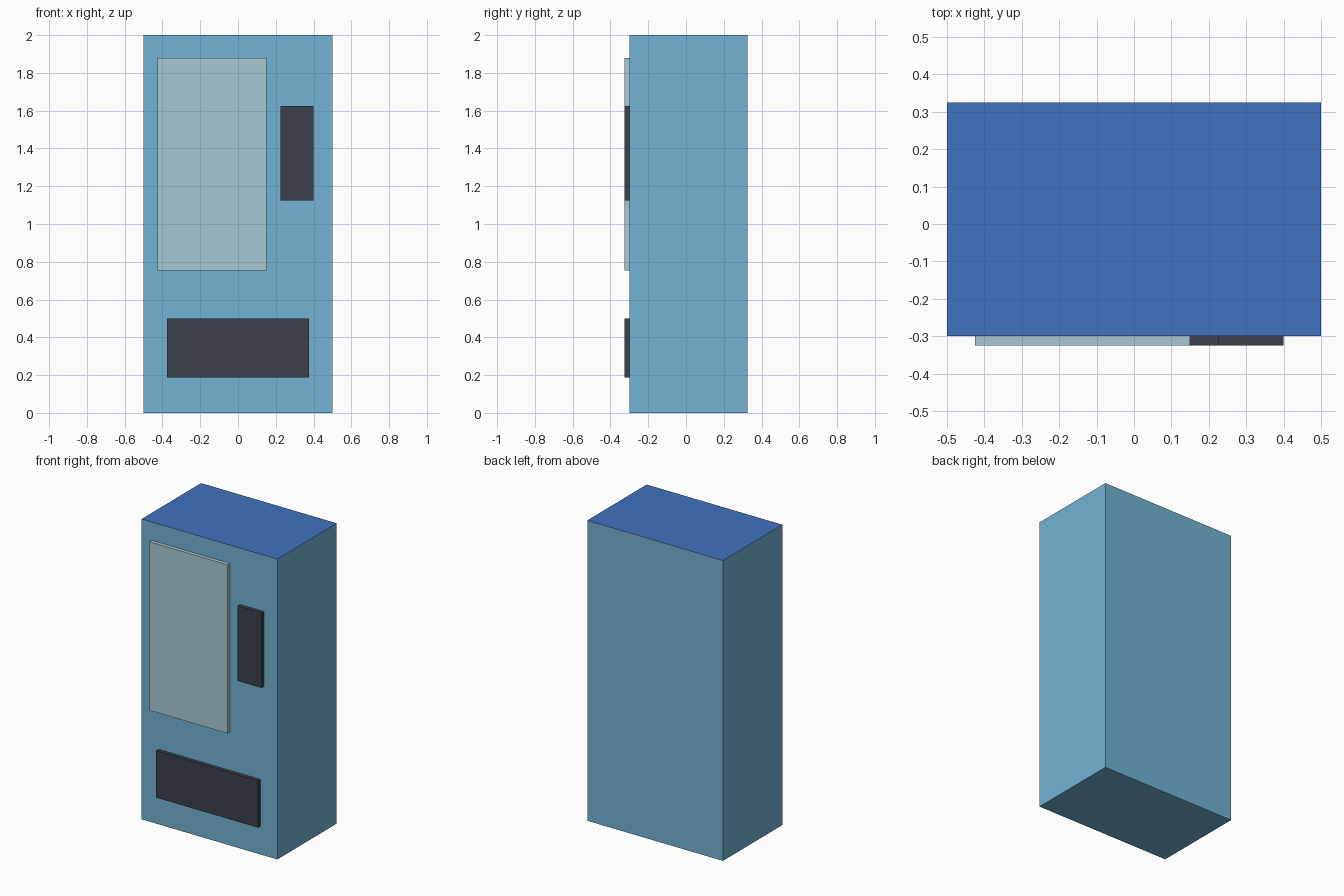
import bpy, bmesh
from mathutils import Vector

if "Cube" in bpy.data.objects:
    bpy.data.objects.remove(bpy.data.objects["Cube"])


def material(name, rgb):
    # sRGB 0-255 to linear colour
    mat = bpy.data.materials.new(name)
    mat.diffuse_color = [((c / 255 + 0.055) / 1.055) ** 2.4 for c in rgb] + [1.0]
    mat.use_nodes = True
    mat.node_tree.nodes["Principled BSDF"].inputs["Base Color"].default_value = mat.diffuse_color
    return mat


def box(name, low, high, *mats):
    low, high = Vector(low), Vector(high)
    bm = bmesh.new()
    bmesh.ops.create_cube(bm, size=1)
    bmesh.ops.scale(bm, vec=high - low, verts=bm.verts)
    bmesh.ops.translate(bm, vec=(low + high) / 2, verts=bm.verts)
    # A second material, if given, goes on the top face
    if len(mats) > 1:
        for face in bm.faces:
            if face.normal.z > 0.5:
                face.material_index = 1
    mesh = bpy.data.meshes.new(name)
    bm.to_mesh(mesh)
    bm.free()
    for mat in mats:
        mesh.materials.append(mat)
    obj = bpy.data.objects.new(name, mesh)
    bpy.context.collection.objects.link(obj)
    return obj


light_blue = material("light_blue", (115, 179, 212))
deep_blue = material("deep_blue", (64, 115, 191))
glass = material("pale_glass", (168, 201, 213))
dark = material("dark_grey", (61, 64, 75))

FRONT, BACK, PANEL = -0.3, 0.325, 0.025

# Cabinet with a deeper blue top
box("cabinet", (-0.5, FRONT, 0), (0.5, BACK, 2), light_blue, deep_blue)

# Raised panels on the front: name, x range, z range, material
panels = [
    ("display_window", (-0.425, 0.15), (0.755, 1.878), glass),
    ("control_panel", (0.225, 0.4), (1.125, 1.625), dark),
    ("collection_tray", (-0.375, 0.375), (0.1875, 0.5), dark),
]
for name, (x0, x1), (z0, z1), mat in panels:
    box(name, (x0, FRONT - PANEL, z0), (x1, FRONT, z1), mat)
